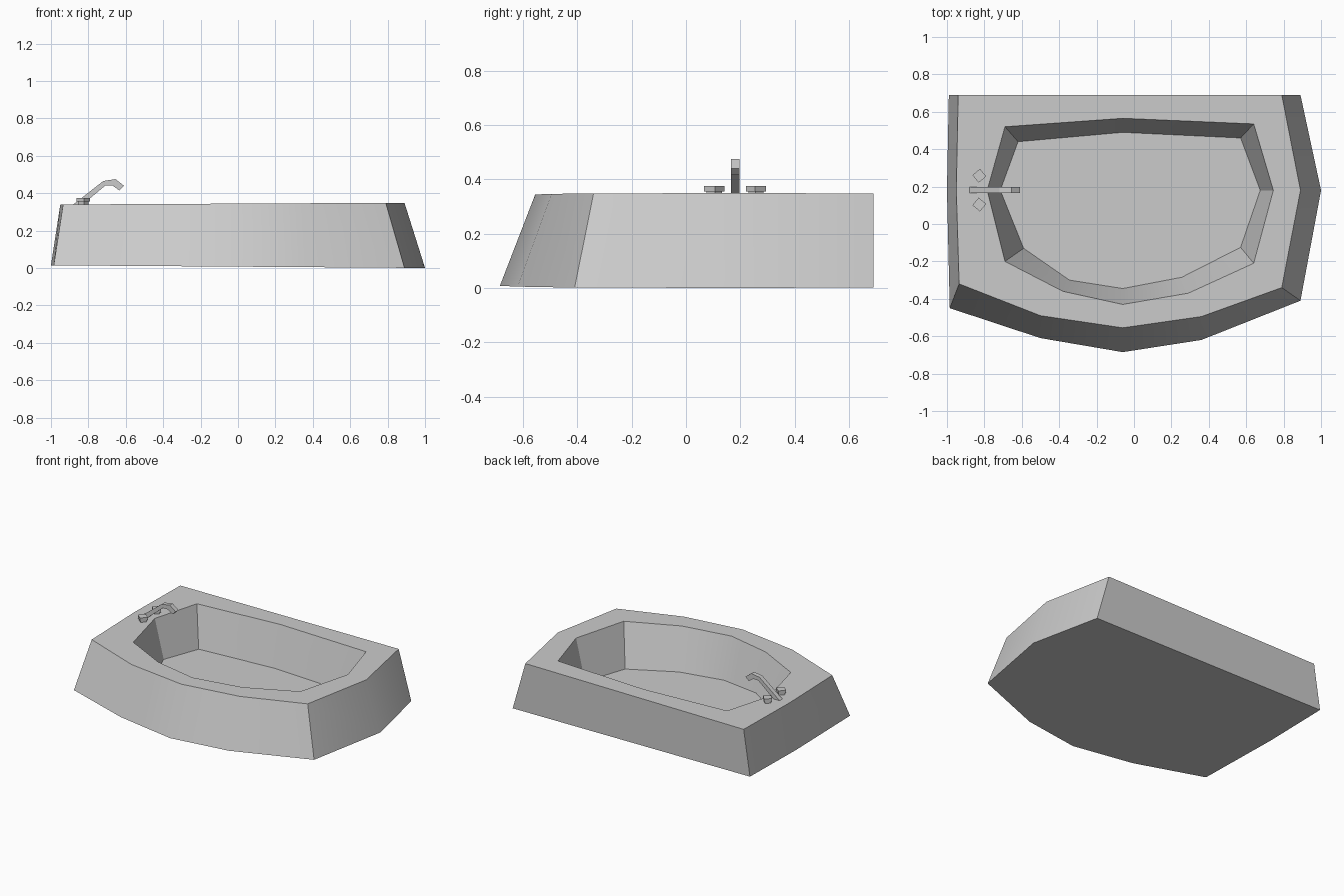
import bpy
import bmesh
from math import radians
from mathutils import Matrix, Vector

default_cube = bpy.data.objects.get("Cube")
if default_cube:
    bpy.data.objects.remove(default_cube, do_unlink=True)


def make_material(name, colour):
    material = bpy.data.materials.new(name)
    material.diffuse_color = colour
    material.use_nodes = True
    material.node_tree.nodes["Principled BSDF"].inputs["Base Color"].default_value = colour
    return material


light_grey = make_material("light grey", (0.6, 0.6, 0.6, 1))


def finish(bm, name, smooth_angle=None):
    """Turn a bmesh into a named, coloured object."""
    bmesh.ops.recalc_face_normals(bm, faces=bm.faces)
    mesh = bpy.data.meshes.new(name)
    bm.to_mesh(mesh)
    bm.free()
    mesh.materials.append(light_grey)
    obj = bpy.data.objects.new(name, mesh)
    bpy.context.collection.objects.link(obj)
    if smooth_angle:
        bpy.ops.object.select_all(action="DESELECT")
        obj.select_set(True)
        bpy.context.view_layer.objects.active = obj
        bpy.ops.object.shade_smooth_by_angle(angle=radians(smooth_angle))
    return obj


def add_ring(bm, outline, height, tilt):
    """Add a closed outline in hundredths, rising by tilt along x."""
    return [bm.verts.new((x / 100, y / 100, height + tilt * x / 100))
            for x, y in outline]


def bridge(bm, lower, upper):
    """Join two rings with the same number of points by quads."""
    count = len(lower)
    for i in range(count):
        j = (i + 1) % count
        bm.faces.new((lower[i], lower[j], upper[j], upper[i]))


# Tub outlines, each clockwise from the back right corner
base_outline = [(-99, 69), (-6, 69), (89, 69), (100, 18), (89, -41),
                (36, -62), (-6, -68.5), (-50, -61), (-98.5, -45), (-100, 18)]
deck_outline = [(-94, 69), (-6, 69), (79, 69), (89, 18), (79, -34),
                (36, -49.5), (-6, -55.5), (-50, -49), (-93.5, -32), (-95, 18)]
rim_outline = [(-69, 52), (-6, 56.5), (64, 53.5), (74.5, 18), (64, -21),
               (29, -37), (-6, -43), (-38, -36), (-69, -20), (-78.5, 18)]
floor_outline = [(-62, 44), (-6, 49), (57, 46), (67.5, 18), (57, -12.5),
                 (25.5, -28.5), (-6, -34.5), (-34.5, -30), (-59, -13), (-71.5, 18)]

# Tub body: underside, outer walls, deck, basin walls and basin floor
bm = bmesh.new()
base = add_ring(bm, base_outline, 0.007, -0.007)
deck = add_ring(bm, deck_outline, 0.344, 0.005)
rim = add_ring(bm, rim_outline, 0.344, 0.005)
basin_floor = add_ring(bm, floor_outline, 0.06, -0.007)
bm.faces.new(base)
bridge(bm, base, deck)
bridge(bm, deck, rim)
bridge(bm, rim, basin_floor)
bm.faces.new(basin_floor)
finish(bm, "tub_body", smooth_angle=30)

# Faucet spout: flat side profile pushed out to a square bar
spout_profile = [(-88, 34), (-72, 46.5), (-65.5, 47.5), (-61, 44),
                 (-63.5, 41.5), (-67, 44), (-71, 44), (-83, 34)]
spout_middle, spout_width = 0.181, 0.032
bm = bmesh.new()
side = bm.faces.new([bm.verts.new((x / 100, spout_middle - spout_width / 2, z / 100))
                     for x, z in spout_profile])
pushed = bmesh.ops.extrude_face_region(bm, geom=[side])
bmesh.ops.translate(bm, vec=Vector((0, spout_width, 0)),
                    verts=[v for v in pushed["geom"] if isinstance(v, bmesh.types.BMVert)])
finish(bm, "faucet_spout")

# Faucet handles: a square knob on a narrower stem, mirrored about the spout
for name, direction in (("back_handle", 1), ("front_handle", -1)):
    bm = bmesh.new()
    centre = Vector((-0.827, spout_middle + direction * 0.077, 0))
    turn = Matrix.Rotation(radians(-direction * 5), 4, "Z")
    for radius_low, radius_high, bottom, top in ((0.028, 0.028, 0.335, 0.354),
                                                 (0.037, 0.037, 0.354, 0.375)):
        middle = centre + Vector((0, 0, (bottom + top) / 2))
        bmesh.ops.create_cone(bm, cap_ends=True, segments=4, radius1=radius_low,
                              radius2=radius_high, depth=top - bottom,
                              matrix=Matrix.Translation(middle) @ turn)
    finish(bm, name)
